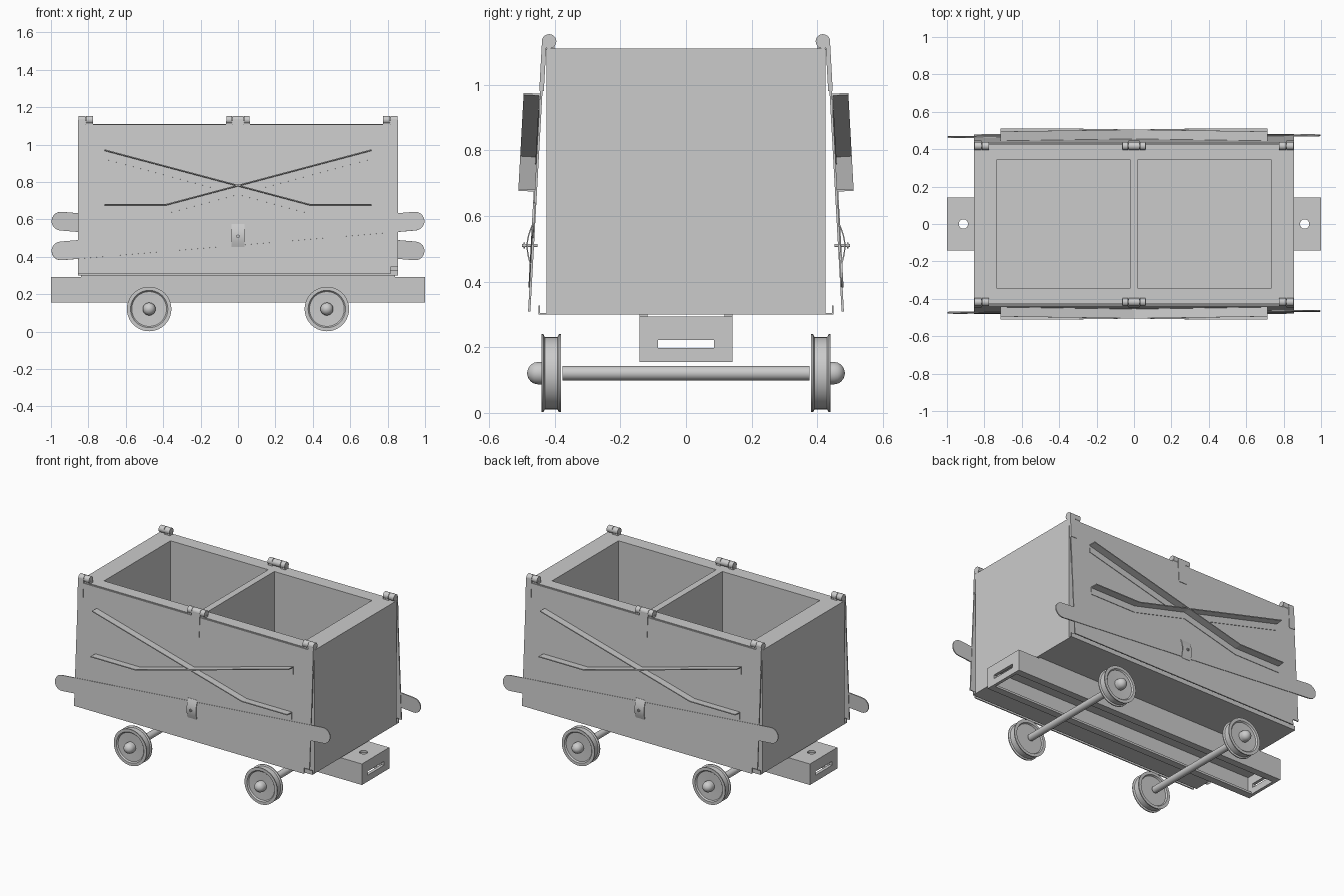
import bpy, bmesh, math
from mathutils import Matrix, Vector

if "Cube" in bpy.data.objects:
    bpy.data.objects.remove(bpy.data.objects["Cube"])

HALF_TURN = Matrix.Rotation(math.pi, 4, 'Z')
# Frame of the front door: origin at its top edge, bottom swung outwards
DOOR = Matrix.Translation((0, -0.43, 1.11)) @ Matrix.Rotation(-0.055, 4, 'X')


def make(name, bm, matrix=None, smooth=False):
    bmesh.ops.recalc_face_normals(bm, faces=bm.faces)
    if matrix:
        bm.transform(matrix)
    mesh = bpy.data.meshes.new(name)
    bm.to_mesh(mesh)
    bm.free()
    ob = bpy.data.objects.new(name, mesh)
    bpy.context.collection.objects.link(ob)
    if smooth:
        bpy.ops.object.select_all(action='DESELECT')
        bpy.context.view_layer.objects.active = ob
        ob.select_set(True)
        bpy.ops.object.shade_smooth_by_angle(angle=math.radians(35))
    return ob


def sweep(name, rings, matrix=None, smooth=False):
    """Skin a list of equal closed rings and cap both ends."""
    bm = bmesh.new()
    vs = [[bm.verts.new(p) for p in r] for r in rings]
    n = len(vs[0])
    for a, b in zip(vs, vs[1:]):
        for i in range(n):
            bm.faces.new((a[i], a[(i + 1) % n], b[(i + 1) % n], b[i]))
    bm.faces.new(vs[0])
    bm.faces.new(vs[-1])
    return make(name, bm, matrix, smooth)


def box(name, x, y, z, matrix=None):
    return sweep(name, [[(k, y[0], z[0]), (k, y[1], z[0]), (k, y[1], z[1]), (k, y[0], z[1])] for k in x], matrix)


def lathe(name, profile, centre, axis, steps=32):
    """Revolve (distance along axis, radius) points about the X, Y or Z axis."""
    rings = []
    for d, r in profile:
        ring = []
        for i in range(steps):
            a = 2 * math.pi * i / steps
            c, s = r * math.cos(a), r * math.sin(a)
            p = {'X': (d, c, s), 'Y': (c, d, s), 'Z': (c, s, d)}[axis]
            ring.append(Vector(centre) + Vector(p))
        rings.append(ring)
    return sweep(name, rings, None, True)


def cut(ob, cutters):
    for c in cutters:
        m = ob.modifiers.new('cut', 'BOOLEAN')
        m.operation, m.solver, m.object = 'DIFFERENCE', 'EXACT', c
        bpy.context.view_layer.objects.active = ob
        bpy.ops.object.modifier_apply(modifier=m.name)
        bpy.data.objects.remove(c)


def twin(*obs):
    """Repeat front parts on the back by a half turn."""
    for ob in obs:
        c = ob.copy()
        c.data = ob.data.copy()
        c.data.transform(HALF_TURN)
        c.name = ob.name.replace('front', 'back')
        bpy.context.collection.objects.link(c)


# Body with two open compartments
body = box('body', (-0.855, 0.855), (-0.425, 0.425), (0.30, 1.11))
cut(body, [box('c', x, (-0.345, 0.345), (0.36, 1.3)) for x in ((-0.732, -0.022), (0.022, 0.732))])

# Hollow chassis with coupling slots and pin holes, open underneath
chassis = box('chassis', (-1, 1), (-0.142, 0.142), (0.155, 0.293))
cut(chassis, [box('c', (-0.98, 0.98), (-0.128, 0.128), (0.169, 0.28)),
              box('c', (-0.98, 0.98), (-0.095, 0.095), (0.1, 0.2)),
              box('c', (-1.2, 1.2), (-0.086, 0.086), (0.197, 0.222))]
    + [lathe('c', [(0.25, 0.025), (0.35, 0.025)], (x, 0, 0), 'Z', 24) for x in (-0.912, 0.912)])
for s in (-1, 1):
    box('chassis_pad', (-0.84, 0.84), sorted((s * 0.118, s * 0.142)), (0.292, 0.304))

# Wheels with double flanges, recessed faces and domed hubs
dome = [(-0.04 - 0.033 * math.sin(a), 0.034 * math.cos(a)) for a in (0, 0.35, 0.7, 1.05, 1.35, 1.53)]
wheel_profile = ([(0.02, 0.001), (0.02, 0.095), (0.03, 0.1), (0.03, 0.119), (0.024, 0.119), (0.019, 0.11),
                  (-0.019, 0.11), (-0.024, 0.119), (-0.03, 0.119), (-0.03, 0.1), (-0.022, 0.093),
                  (-0.02, 0.034)] + dome)
for x in (-0.475, 0.475):
    lathe('axle', [(-0.376, 0.022), (0.376, 0.022)], (x, 0, 0.121), 'Y', 24)
    twin(lathe('front_wheel', wheel_profile, (x, -0.411, 0.121), 'Y', 40))

# Door plate with a notch at one lower corner
outline = [(-0.855, -0.003), (0.855, -0.003), (0.855, -0.765), (0.815, -0.765), (0.815, -0.803), (-0.855, -0.803)]
twin(sweep('front_door', [[(x, y, z) for x, z in outline] for y in (0, -0.007)], DOOR))

# Angle-iron floor lip under the door
lip = [(-0.424, 0.30), (-0.449, 0.30), (-0.449, 0.327), (-0.445, 0.327), (-0.445, 0.304), (-0.424, 0.304)]
twin(sweep('front_floor_lip', [[(x, y, z) for y, z in lip] for x in (-0.855, 0.855)]))

# Crossed angle-iron braces, bent level near their lower ends
angle = [(-0.006, 0), (-0.057, 0), (-0.057, -0.006), (-0.010, -0.006), (-0.010, -0.05), (-0.006, -0.05)]
for s in (-1, 1):
    path = [(-0.715, -0.138), (0.385, -0.431), (0.715, -0.431)]
    twin(sweep('front_brace', [[(s * x, y, z + dz) for y, dz in angle] for x, z in path], DOOR))

# Slanted locking bar with rounded ends
bar = []
for end, start in ((0.95, -90), (-0.95, 90)):
    for i in range(13):
        a = math.radians(start + 15 * i)
        bar.append((end + 0.05 * math.cos(a), 0.05 * math.sin(a)))
tilt = Matrix.Translation((0, 0, -0.6)) @ Matrix.Rotation(-math.atan(0.16 / 1.9), 4, 'Y')
twin(sweep('front_locking_bar', [[(x, y, z) for x, z in bar] for y in (-0.003, -0.010)], DOOR @ tilt))

# Bowed latch over the bar, with its pin
n = 10
outer = [(-0.009 - 0.014 * math.sin(math.pi * i / n), -0.535 - 0.125 * i / n) for i in range(n + 1)]
inner = [(y + 0.004, z) for y, z in reversed(outer)]
latch = sweep('front_latch', [[(x, y, z) for y, z in outer + inner] for x in (-0.034, 0.034)], DOOR, True)
pin = lathe('front_latch_pin', [(0.03, 0.005), (-0.008, 0.005), (-0.008, 0.009), (-0.013, 0.009),
                                (-0.013, 0.005), (-0.018, 0.005)], (0, -0.482, 0.51), 'Y', 12)
twin(latch, pin)


# Hinges: barrel knuckles with straps folding down onto the door
def hinge(x0, x1, strap):
    twin(lathe('front_hinge_knuckle', [(x0 + 0.001, 0.022), (x1 - 0.001, 0.022)], (0, -0.417, 1.132), 'X', 20))
    if strap:
        twin(box('front_hinge_strap', (x0, x1), (-0.010, 0.004), (-0.13, 0.02), DOOR))
    else:
        twin(box('front_hinge_base', (x0, x1), (-0.432, -0.40), (1.105, 1.125)))


for x0, x1, strap in ((-0.855, -0.815, True), (-0.815, -0.775, False), (0.775, 0.815, False),
                      (0.815, 0.855, True), (-0.063, -0.03, False), (-0.03, 0.03, True), (0.03, 0.063, False)):
    hinge(x0, x1, strap)
lathe_pins = [lathe('front_hinge_pin', [(a, 0.012), (b, 0.012)], (0, -0.417, 1.132), 'X', 16)
              for a, b in ((-0.85, -0.78), (-0.058, 0.058), (0.78, 0.85))]
twin(*lathe_pins)
